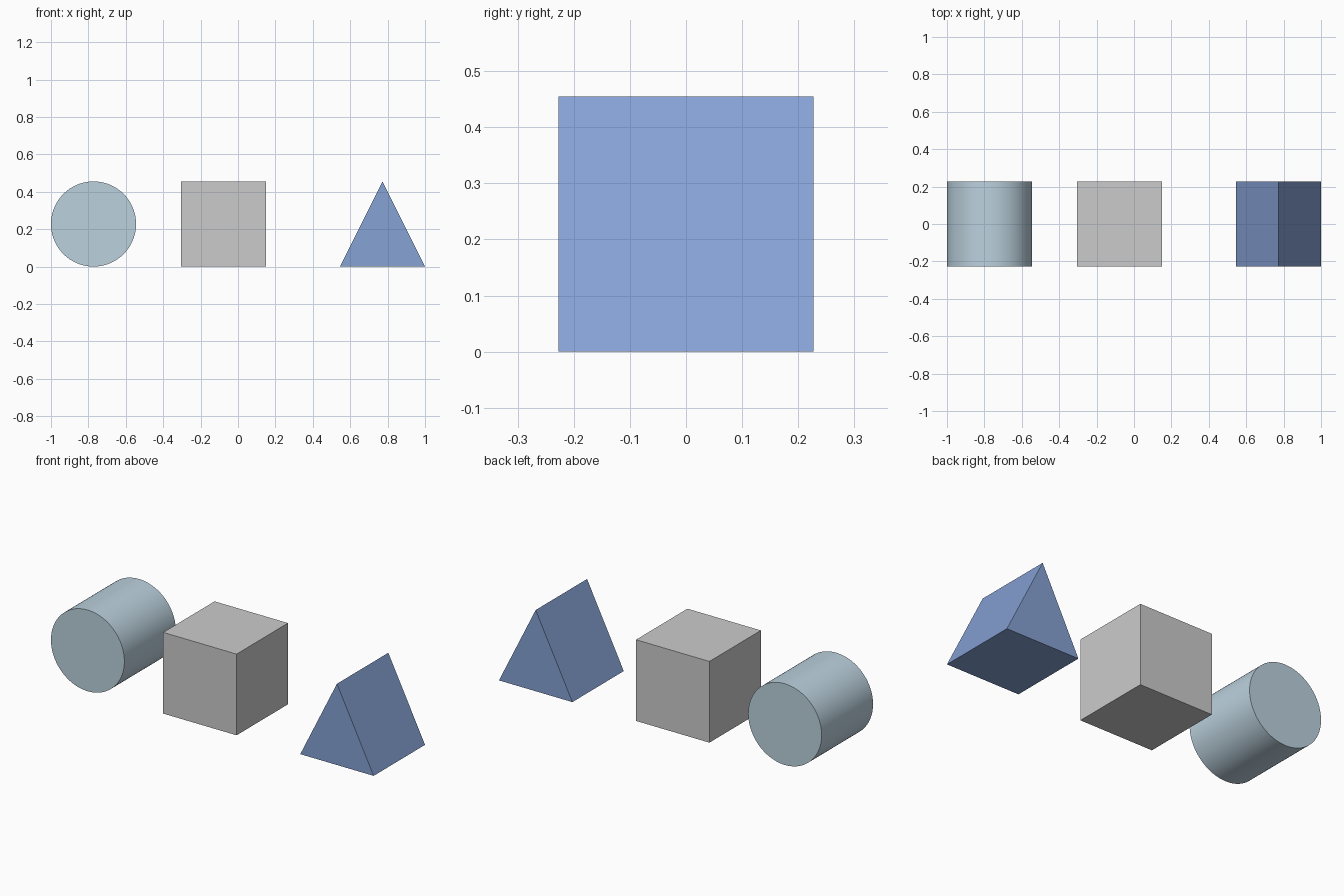
import bpy
import bmesh
import math
from mathutils import Matrix, Vector

if "Cube" in bpy.data.objects:
    bpy.data.objects.remove(bpy.data.objects["Cube"], do_unlink=True)

SIZE = 0.455          # width, depth and height shared by all three solids
HALF = SIZE / 2


def material(name, rgb):
    mat = bpy.data.materials.new(name)
    mat.use_nodes = True
    color = (*rgb, 1)
    mat.diffuse_color = color
    mat.node_tree.nodes["Principled BSDF"].inputs["Base Color"].default_value = color
    return mat


def add_object(name, bm, x, mat):
    bmesh.ops.recalc_face_normals(bm, faces=bm.faces)
    mesh = bpy.data.meshes.new(name)
    bm.to_mesh(mesh)
    bm.free()
    mesh.materials.append(mat)
    obj = bpy.data.objects.new(name, mesh)
    obj.location = (x, 0, HALF)
    bpy.context.collection.objects.link(obj)
    return obj


# Round solid lying along y, with smooth sides and flat ends
bm = bmesh.new()
bmesh.ops.create_cone(bm, cap_ends=True, segments=96, radius1=HALF, radius2=HALF,
                      depth=SIZE, matrix=Matrix.Rotation(math.pi / 2, 4, "X"))
cylinder = add_object("cylinder", bm, HALF - 1, material("pale blue grey", (0.50, 0.64, 0.73)))
bpy.ops.object.select_all(action="DESELECT")
cylinder.select_set(True)
bpy.context.view_layer.objects.active = cylinder
bpy.ops.object.shade_smooth_by_angle(angle=math.radians(30))

# Square block
bm = bmesh.new()
bmesh.ops.create_cube(bm, size=SIZE)
add_object("block", bm, -0.077, material("light grey", (0.60, 0.60, 0.60)))

# Triangular prism: front triangle extruded to the back
bm = bmesh.new()
profile = [(-HALF, -HALF), (HALF, -HALF), (0, HALF)]
front = bm.faces.new([bm.verts.new((x, -HALF, z)) for x, z in profile])
back = bmesh.ops.extrude_face_region(bm, geom=[front], use_keep_orig=True)["geom"]
bmesh.ops.translate(bm, vec=Vector((0, SIZE, 0)),
                    verts=[v for v in back if isinstance(v, bmesh.types.BMVert)])
add_object("triangular_prism", bm, 1 - HALF, material("medium blue", (0.24, 0.36, 0.66)))
